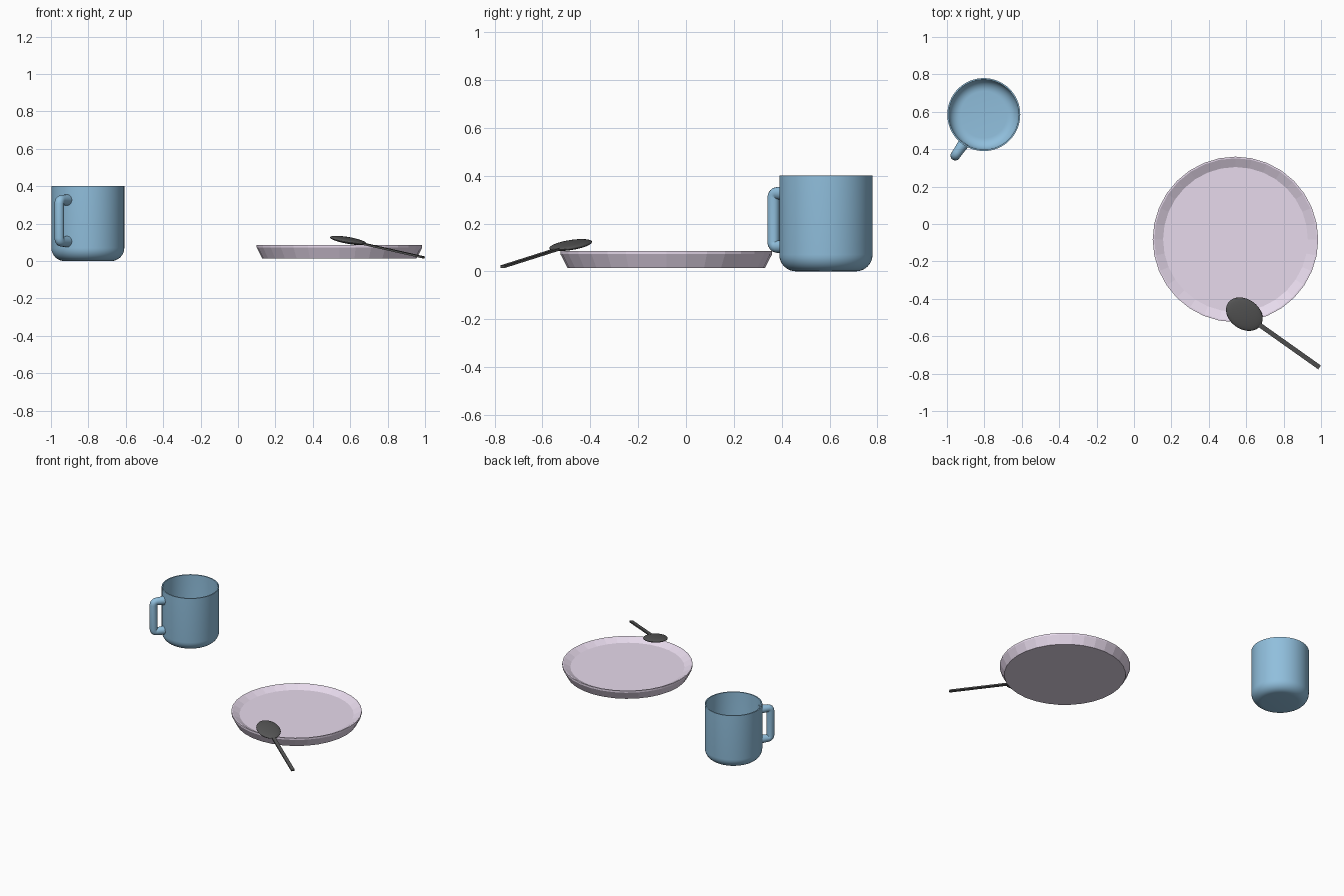
import bpy, bmesh, math
from mathutils import Vector, Matrix

if "Cube" in bpy.data.objects:
    bpy.data.objects.remove(bpy.data.objects["Cube"])


def material(name, rgb):
    m = bpy.data.materials.new(name)
    m.diffuse_color = (*rgb, 1)
    m.use_nodes = True
    m.node_tree.nodes["Principled BSDF"].inputs["Base Color"].default_value = m.diffuse_color
    return m


def make_object(name, bm, mat, loc, smooth_angle=None):
    bmesh.ops.recalc_face_normals(bm, faces=bm.faces)
    me = bpy.data.meshes.new(name)
    bm.to_mesh(me)
    bm.free()
    me.materials.append(mat)
    ob = bpy.data.objects.new(name, me)
    ob.location = loc
    bpy.context.collection.objects.link(ob)
    if smooth_angle:
        bpy.ops.object.select_all(action='DESELECT')
        ob.select_set(True)
        bpy.context.view_layer.objects.active = ob
        bpy.ops.object.shade_smooth_by_angle(angle=math.radians(smooth_angle))
    return ob


def lathe(profile, sides):
    """Revolve an (r, z) profile around z."""
    bm = bmesh.new()
    vs = [bm.verts.new((r, 0, z)) for r, z in profile]
    es = [bm.edges.new(p) for p in zip(vs, vs[1:])]
    bmesh.ops.spin(bm, geom=vs + es, cent=(0, 0, 0), axis=(0, 0, 1),
                   angle=math.tau, steps=sides)
    bmesh.ops.remove_doubles(bm, verts=bm.verts, dist=1e-5)
    return bm


def arc(cx, cz, r, a0, a1, n):
    return [(cx + r * math.cos(math.radians(a0 + (a1 - a0) * i / n)),
             cz + r * math.sin(math.radians(a0 + (a1 - a0) * i / n)))
            for i in range(n + 1)]


blue = material("mug_blue", (0.28, 0.52, 0.72))
lilac = material("plate_lilac", (0.80, 0.70, 0.84))
dark = material("spoon_dark", (0.09, 0.09, 0.09))

# Mug: thin wall with a rounded base
R, T, B = 0.195, 0.008, 0.07
outer = [(0, 0)] + arc(R - B, B, B, -90, 0, 8) + [(R, 0.4)]
inner = [(R - T, 0.4)] + arc(R - B, B, B - T, 0, -90, 8) + [(0, T)]
mug_loc = Vector((-0.803, 0.585, 0))
make_object("mug_body", lathe(outer + inner, 64), blue, mug_loc, 40)

# Mug handle: round tube swept along a squared loop, thicker at the wall
path = [(0.183, 0.326, 0.031), *[(x, z, 0.026) for x, z in arc(0.247, 0.307, 0.02, 90, 0, 4)],
        *[(x, z, 0.026) for x, z in arc(0.247, 0.123, 0.02, 0, -90, 4)], (0.183, 0.104, 0.031)]
bm = bmesh.new()
rings = []
for i, (x, z, r) in enumerate(path):
    a, b = path[max(i - 1, 0)], path[min(i + 1, len(path) - 1)]
    t = Vector((b[0] - a[0], 0, b[1] - a[1])).normalized()
    n = t.cross(Vector((0, 1, 0)))
    rings.append([bm.verts.new(Vector((x, 0, z)) + r * (n * math.cos(k * math.tau / 16)
                  + Vector((0, 1, 0)) * math.sin(k * math.tau / 16))) for k in range(16)])
for p, q in zip(rings, rings[1:]):
    for k in range(16):
        bm.faces.new((p[k], p[(k + 1) % 16], q[(k + 1) % 16], q[k]))
bm.faces.new(rings[0])
bm.faces.new(rings[-1])
handle = make_object("mug_handle", bm, blue, mug_loc, 50)
handle.rotation_euler.z = math.atan2(-0.82, -0.57)

# Plate: faceted shallow dish
plate = [(0, 0.013), (0.412, 0.013), (0.4425, 0.072), (0.4425, 0.085),
         (0.434, 0.085), (0.387, 0.06), (0, 0.06)]
make_object("plate", lathe(plate, 32), lilac, (0.5425, -0.0825, 0))

# Spoon: flattened bowl and thin bar, leaning on the plate rim
lean = (0, math.radians(10.4), math.radians(-35.3))
spoon_loc = (0.59, -0.482, 0.11)
bm = bmesh.new()
bmesh.ops.create_uvsphere(bm, u_segments=32, v_segments=16, radius=1,
                          matrix=Matrix.Diagonal((0.108, 0.08, 0.016, 1)))
make_object("spoon_bowl", bm, dark, spoon_loc, 60).rotation_euler = lean
bm = bmesh.new()
bmesh.ops.create_cube(bm, size=1, matrix=Matrix.Translation((0.295, 0, 0))
                      @ Matrix.Diagonal((0.41, 0.025, 0.01, 1)))
make_object("spoon_handle", bm, dark, spoon_loc).rotation_euler = lean
